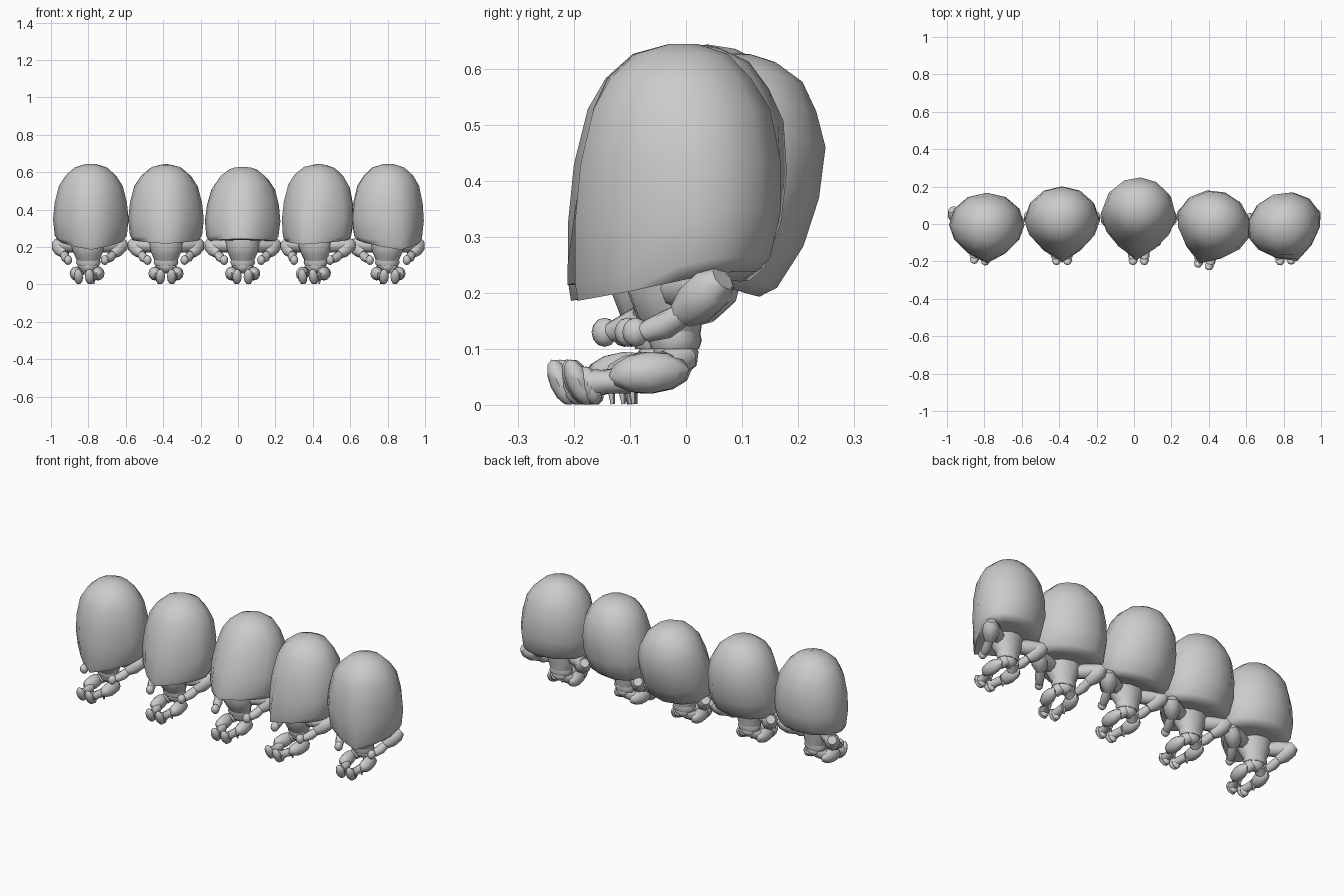
import bpy, bmesh, math
from mathutils import Matrix, Vector

cube = bpy.data.objects.get("Cube")
if cube:
    bpy.data.objects.remove(cube, do_unlink=True)

grey = bpy.data.materials.new("plain grey")
grey.use_nodes = True
COLOUR = (0.6, 0.6, 0.6, 1)
grey.diffuse_color = COLOUR
grey.node_tree.nodes["Principled BSDF"].inputs["Base Color"].default_value = COLOUR


def finish(name, bm, matrix, angle=50):
    bm.transform(matrix)
    bmesh.ops.recalc_face_normals(bm, faces=bm.faces)
    mesh = bpy.data.meshes.new(name)
    bm.to_mesh(mesh)
    bm.free()
    obj = bpy.data.objects.new(name, mesh)
    bpy.context.collection.objects.link(obj)
    mesh.materials.append(grey)
    bpy.ops.object.select_all(action='DESELECT')
    obj.select_set(True)
    bpy.context.view_layer.objects.active = obj
    bpy.ops.object.shade_smooth_by_angle(angle=math.radians(angle))


def skin(bm, rings):
    """Join rings of points with quads and cap both ends."""
    loops = [[bm.verts.new(p) for p in ring] for ring in rings]
    n = len(loops[0])
    for a, b in zip(loops, loops[1:]):
        for i in range(n):
            bm.faces.new((a[i], a[(i + 1) % n], b[(i + 1) % n], b[i]))
    bm.faces.new(loops[0])
    bm.faces.new(loops[-1])


def limb(name, matrix, stations, sides=8):
    """Tapered tube through (x, y, z, radius) stations."""
    bm = bmesh.new()
    pts = [Vector(s[:3]) for s in stations]
    turn = (pts[-1] - pts[0]).to_track_quat('Z', 'Y')
    rings = []
    for p, s in zip(pts, stations):
        rings.append([p + turn @ Vector((s[3] * math.cos(t), s[3] * math.sin(t), 0))
                      for t in (math.tau * i / sides for i in range(sides))])
    skin(bm, rings)
    finish(name, bm, matrix)


def ball(name, matrix, centre, size, tilt=0):
    bm = bmesh.new()
    bmesh.ops.create_uvsphere(bm, u_segments=8, v_segments=6, radius=1)
    local = (Matrix.Translation(centre) @ Matrix.Rotation(math.radians(tilt), 4, 'X')
             @ Matrix.Diagonal((*size, 1)))
    finish(name, bm, matrix @ local)


def oval_stack(name, matrix, levels, sides=10):
    """Stack of ovals: (height, middle y, half width, half depth)."""
    bm = bmesh.new()
    rings = [[(w * math.cos(t), y + d * math.sin(t), z)
              for t in (math.tau * i / sides for i in range(sides))]
             for z, y, w, d in levels]
    skin(bm, rings)
    finish(name, bm, matrix)


# Hood levels: height, half width, front reach, back reach, front droop, wedge sharpness
HOOD = [(0, .13, .16, .085, .045, .5), (0, .178, .2, .125, .052, .5),
        (.025, .193, .205, .15, .045, .45), (.11, .202, .205, .172, .02, .35),
        (.2, .193, .195, .172, .01, .25), (.29, .17, .17, .155, 0, .12),
        (.345, .134, .138, .12, 0, 0), (.388, .085, .09, .08, 0, 0), (.406, .025, .025, .025, 0, 0)]


def hood(name, matrix, sides=12):
    """Rounded at the back and top, drawn to a soft wedge in front."""
    bm = bmesh.new()
    rings = []
    for z, w, front, back, droop, wedge in HOOD:
        ring = []
        for i in range(sides):
            t = math.tau * i / sides
            x, y = math.sin(t), -math.cos(t)
            if y < 0:
                y = (1 - wedge) * y - wedge * (1 - abs(x))
                ring.append((x * w, y * front, z + droop * y))
            else:
                ring.append((x * w, y * back, z))
        rings.append(ring)
    skin(bm, rings)
    finish(name, bm, matrix, 72)


def figure(tag, place, body_yaw, head_place, head_yaw, head_tilt):
    body = Matrix.Translation((*place, 0)) @ Matrix.Rotation(math.radians(body_yaw), 4, 'Z')
    head = (Matrix.Translation(head_place)
            @ Matrix.Rotation(math.radians(head_yaw), 4, 'Z')
            @ Matrix.Rotation(math.radians(-head_tilt), 4, 'X'))
    hood("hood_" + tag, head)

    # Leaning torso, belt and seat
    oval_stack("torso_" + tag, body, [(.12, -.02, .058, .045), (.16, -.03, .075, .06),
                                      (.20, -.035, .092, .07), (.26, -.03, .1, .07)])
    oval_stack("belt_" + tag, body, [(.10, -.02, .058, .043), (.115, -.02, .066, .048),
                                     (.135, -.022, .062, .046)])
    ball("seat_" + tag, body, (0, -.018, .095), (.05, .042, .035), -25)

    for side, s in (("left", 1), ("right", -1)):
        end = "_" + side + "_" + tag
        # Arm: out to the raised elbow, then forward to the fist
        limb("upper_arm" + end, body, [(s * .07, -.02, .208, .036), (s * .12, .005, .21, .041),
                                       (s * .168, .032, .212, .036)])
        limb("sleeve" + end, body, [(s * .185, .053, .226, .024), (s * .17, .036, .21, .041),
                                    (s * .146, .008, .182, .041), (s * .128, -.015, .162, .027)])
        limb("forearm" + end, body, [(s * .138, -.005, .168, .02), (s * .12, -.045, .143, .025),
                                     (s * .104, -.082, .13, .019)])
        ball("fist" + end, body, (s * .099, -.097, .13), (.022, .024, .026))
        # Leg: hip, thigh, calf and upturned foot
        limb("hip" + end, body, [(s * .02, -.005, .09, .03), (s * .045, -.035, .07, .03)])
        ball("thigh" + end, body, (s * .06, -.07, .058), (.034, .072, .037), 4)
        limb("calf" + end, body, [(s * .046, -.105, .045, .024), (s * .037, -.145, .042, .021),
                                  (s * .032, -.175, .038, .026)])
        ball("heel" + end, body, (s * .032, -.174, .035), (.024, .02, .036), 20)
        ball("foot" + end, body, (s * .03, -.194, .041), (.025, .021, .044), 24)
        limb("spike" + end, body, [(s * .04, -.1, .03, .008), (s * .04, -.097, .002, .004)], 5)


# Body place and yaw, hood place, yaw and backward tilt
figure("one", (-.797, 0), -8, (-.787, -.005, .238), 0, 0)
figure("two", (-.385, 0), 0, (-.385, 0, .238), 0, 9)
figure("three", (.025, 0), 0, (.023, .012, .232), -3, 18)
figure("four", (.42, -.027), -14, (.42, -.018, .238), -20, 8)
figure("five", (.797, 0), 4, (.803, -.005, .238), 20, 0)
